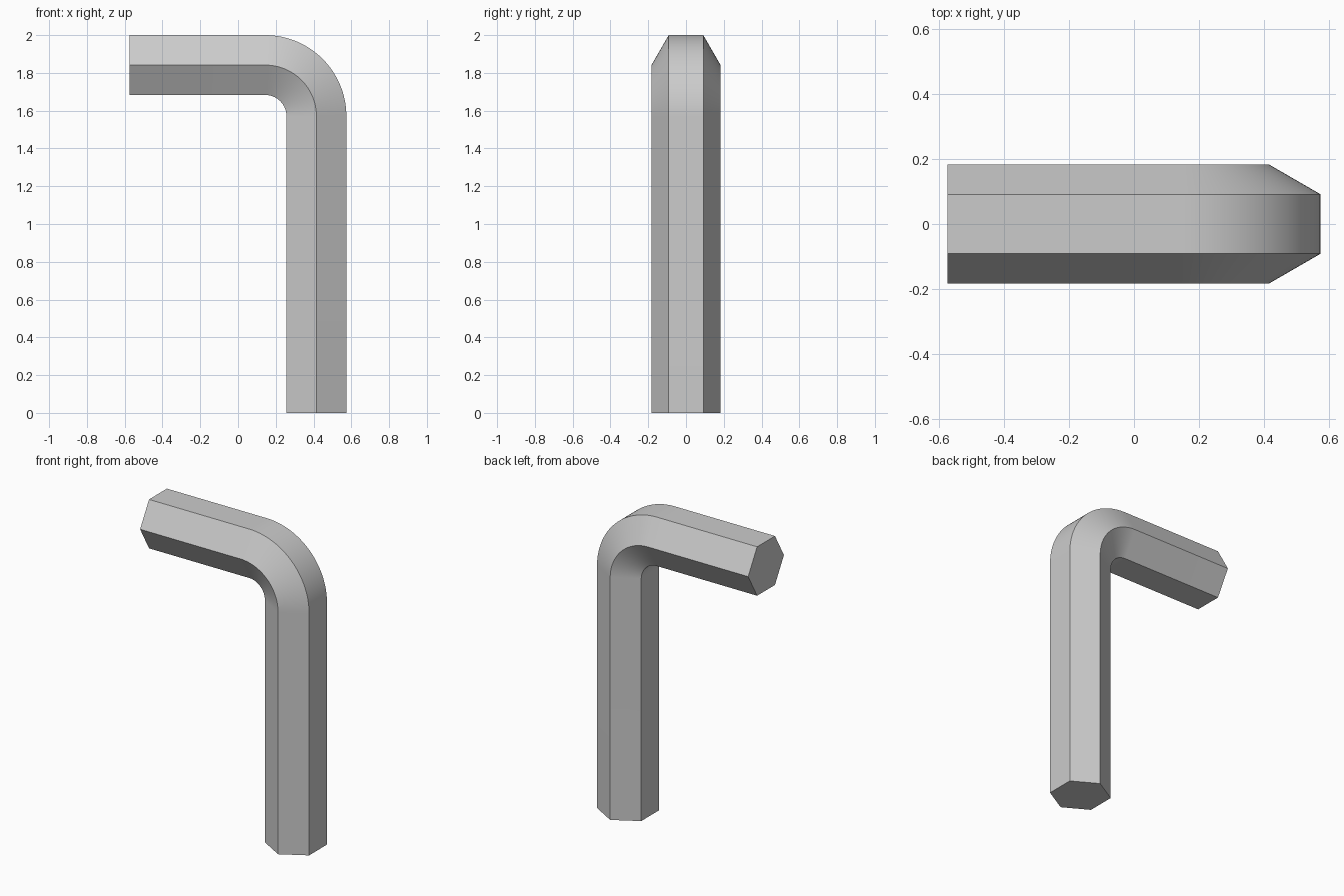
import bpy, bmesh
from math import sin, cos, pi, radians

if "Cube" in bpy.data.objects:
    bpy.data.objects.remove(bpy.data.objects["Cube"])

HALF = 0.574              # half length in x
CR = 0.183                # hexagon corner radius
AP = CR * cos(pi / 6)     # hexagon centre-to-flat distance
R = 0.43                  # outer bend radius
RC = R - AP               # bend radius of the centre line
CX, CZ = HALF - R, 2 - R  # bend centre
STEPS = 32

# Centre-line stations: x, z, and angle of the outward direction
stations = [(HALF - AP, 0, 0)]
for i in range(STEPS + 1):
    a = pi / 2 * i / STEPS
    stations.append((CX + RC * cos(a), CZ + RC * sin(a), a))
stations.append((-HALF, 2 - AP, pi / 2))

# Hexagonal bar swept along the bend, corners towards +/-y
bm = bmesh.new()
rings = []
for x, z, a in stations:
    ring = []
    for k in range(6):
        t = pi / 3 * k
        out, y = CR * sin(t), CR * cos(t)
        ring.append(bm.verts.new((x + out * cos(a), y, z + out * sin(a))))
    rings.append(ring)
for r0, r1 in zip(rings, rings[1:]):
    for k in range(6):
        j = (k + 1) % 6
        bm.faces.new((r0[k], r0[j], r1[j], r1[k]))

# Flat end caps
bm.faces.new(rings[0])
bm.faces.new(rings[-1])
bmesh.ops.recalc_face_normals(bm, faces=bm.faces)

mesh = bpy.data.meshes.new("hex_key")
bm.to_mesh(mesh)
bm.free()
key = bpy.data.objects.new("hex_key", mesh)
bpy.context.collection.objects.link(key)
bpy.context.view_layer.objects.active = key
key.select_set(True)
bpy.ops.object.shade_smooth_by_angle(angle=radians(30))
